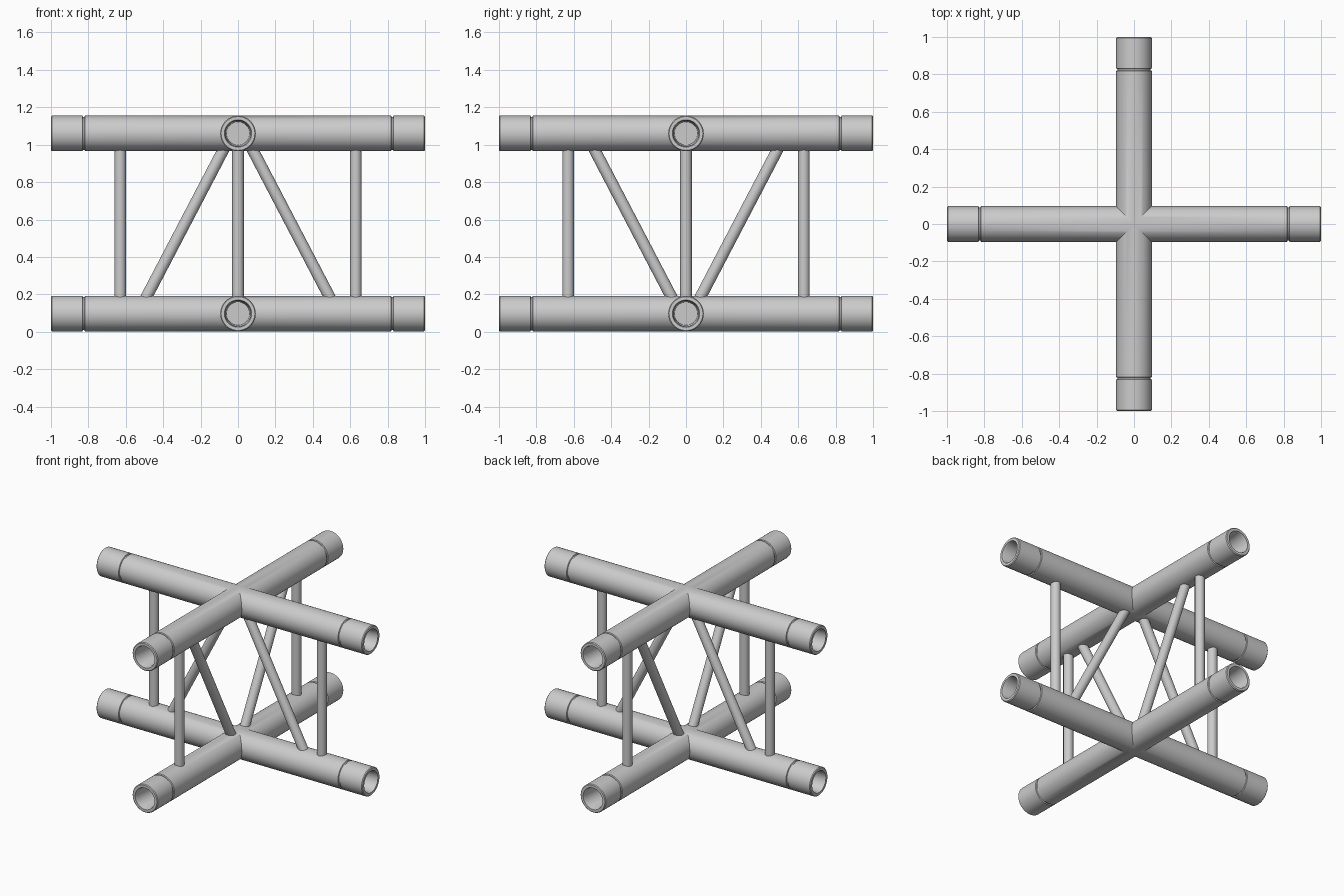
import bpy, bmesh, math
from mathutils import Vector, Matrix

if "Cube" in bpy.data.objects:
    bpy.data.objects.remove(bpy.data.objects["Cube"])

R = 0.095            # chord radius
ROD = 0.031          # brace radius
Z_LOW, Z_HIGH = 0.097, 1.06
SEG = 48

# lathe profile of one chord arm (distance along arm, radius); starts at the mitre
PROFILE = [(0, R), (0.818, R), (0.821, R - 0.006), (0.829, R - 0.006), (0.832, R),
           (0.995, R), (1.0, R - 0.005), (1.0, 0.073), (0.985, 0.068), (0.83, 0.062)]


def finish(name, bm):
    mesh = bpy.data.meshes.new(name)
    bm.to_mesh(mesh)
    bm.free()
    obj = bpy.data.objects.new(name, mesh)
    bpy.context.collection.objects.link(obj)
    bpy.ops.object.select_all(action='DESELECT')
    bpy.context.view_layer.objects.active = obj
    obj.select_set(True)
    bpy.ops.object.shade_smooth_by_angle(angle=math.radians(30))
    return obj


def chord_arm(bm, turn, z):
    place = Matrix.Translation((0, 0, z)) @ Matrix.Rotation(turn, 4, 'Z')
    rings = []
    for j, (x, r) in enumerate(PROFILE):
        ring = []
        for i in range(SEG):
            a = 2 * math.pi * i / SEG
            y = r * math.cos(a)
            # first ring is cut to a 45 degree mitre on both sides
            ring.append(bm.verts.new(place @ Vector((abs(y) if j == 0 else x, y, r * math.sin(a)))))
        rings.append(ring)
    for a, b in zip(rings, rings[1:]):
        for i in range(SEG):
            k = (i + 1) % SEG
            bm.faces.new((a[i], a[k], b[k], b[i]))
    bm.faces.new(rings[-1])   # floor of the socket


def rod(name, start, end):
    start, end = Vector(start), Vector(end)
    axis = end - start
    bm = bmesh.new()
    place = Matrix.Translation((start + end) / 2) @ axis.to_track_quat('Z', 'Y').to_matrix().to_4x4()
    bmesh.ops.create_cone(bm, cap_ends=True, segments=24, radius1=ROD, radius2=ROD,
                          depth=axis.length, matrix=place)
    finish(name, bm)


# crossed chords, lower and upper
for name, z in (("lower_chord_cross", Z_LOW), ("upper_chord_cross", Z_HIGH)):
    bm = bmesh.new()
    for n in range(4):
        chord_arm(bm, n * math.pi / 2, z)
    bmesh.ops.remove_doubles(bm, verts=bm.verts, dist=0.0005)
    finish(name, bm)

# braces: diagonals lean inward on the x arms and outward on the y arms
z0, z1 = 0.16, 1.0
near, far = 0.064, 0.503
for s in (-1, 1):
    side = "left" if s < 0 else "right"
    end = "front" if s < 0 else "back"
    rod(side + "_upright", (s * 0.63, 0, z0), (s * 0.63, 0, z1))
    rod(end + "_upright", (0, s * 0.63, z0), (0, s * 0.63, z1))
    rod(side + "_diagonal", (s * far, 0, z0), (s * near, 0, z1))
    rod(end + "_diagonal", (0, s * near, z0), (0, s * far, z1))
